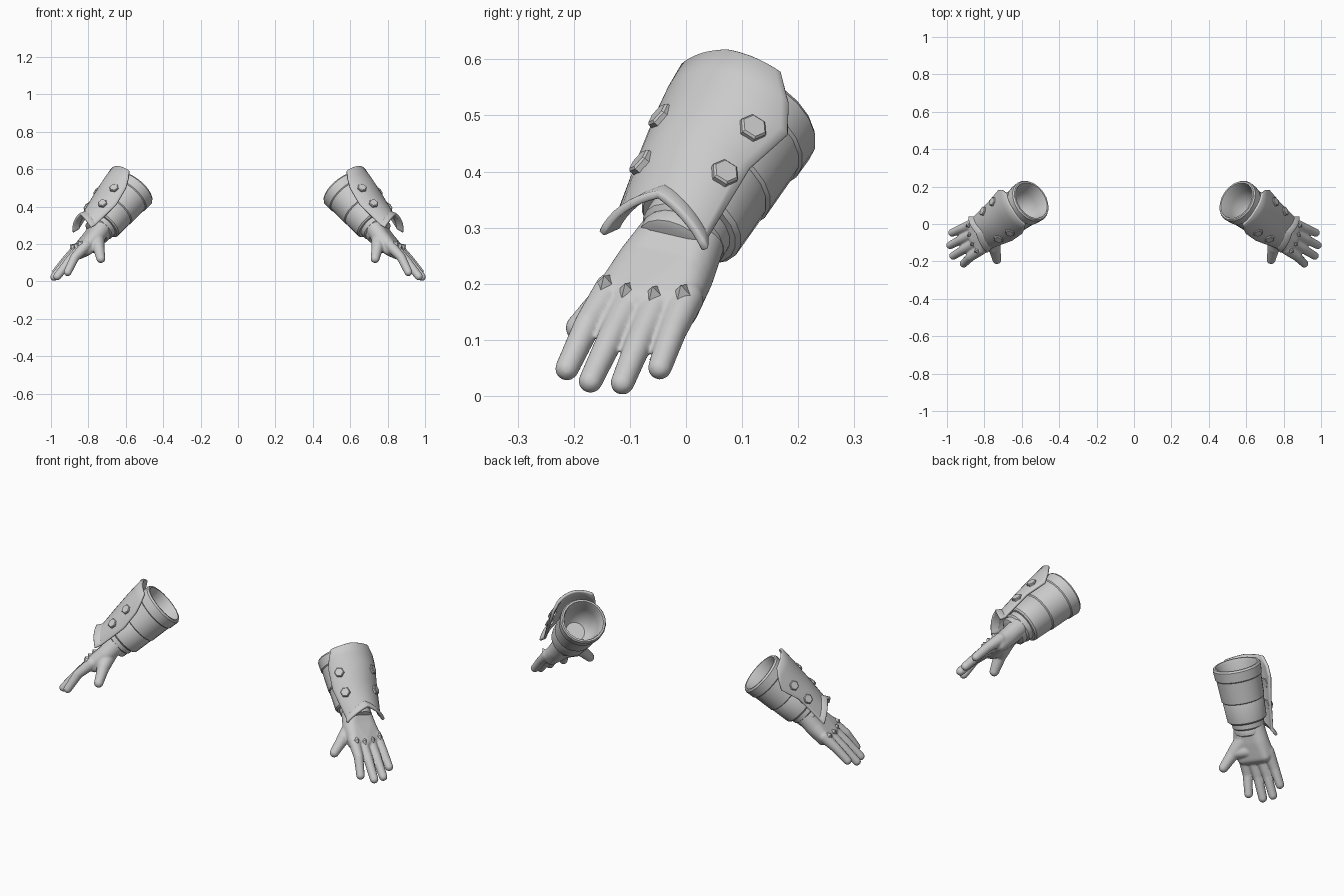
import bpy, bmesh
from math import sin, cos, radians, pi
from mathutils import Vector, Matrix

if "Cube" in bpy.data.objects:
    bpy.data.objects.remove(bpy.data.objects["Cube"])

# Forearm frame: local x = across the hand, y = back of the hand, z = along the arm
A = Vector((0.60, -0.42, -0.68)).normalized()
N = Vector((0.70, -0.15, 0.68))
N = (N - N.dot(A) * A).normalized()
S = N.cross(A)
FRAME = Matrix((S, N, A)).transposed().to_4x4()
FRAME.translation = (0.55, 0.125, 0.495)


def finish(bm, name, angle=35, before_mirror=None):
    """Place a local-space mesh on the arm and mirror it to the other side."""
    bmesh.ops.recalc_face_normals(bm, faces=bm.faces[:])
    me = bpy.data.meshes.new(name)
    bm.to_mesh(me)
    bm.free()
    me.transform(FRAME)
    ob = bpy.data.objects.new(name, me)
    bpy.context.collection.objects.link(ob)
    bpy.ops.object.select_all(action='DESELECT')
    ob.select_set(True)
    bpy.context.view_layer.objects.active = ob
    bpy.ops.object.shade_smooth_by_angle(angle=radians(angle))
    if before_mirror:
        before_mirror(ob)
    m = ob.modifiers.new("mirror", 'MIRROR')
    m.use_mirror_merge = False
    return ob


def lathe(bm, profile, n=20):
    """Revolve (radius, length) points about the arm axis."""
    rings = [[bm.verts.new((r * sin(2 * pi * i / n), r * cos(2 * pi * i / n), l))
              for i in range(n)] for r, l in profile]
    for a, b in zip(rings, rings[1:]):
        for i in range(n):
            bm.faces.new((a[i], a[(i + 1) % n], b[(i + 1) % n], b[i]))
    bm.faces.new(rings[0])
    bm.faces.new(rings[-1])


def blob(bm, balls):
    """Convex hull round a few balls (x, y, z, radius)."""
    tmp = bmesh.new()
    for x, y, z, r in balls:
        bmesh.ops.create_icosphere(tmp, subdivisions=3, radius=r,
                                   matrix=Matrix.Translation((x, y, z)))
    res = bmesh.ops.convex_hull(tmp, input=tmp.verts[:])
    junk = {g for g in res["geom_interior"] + res["geom_unused"]
            if isinstance(g, bmesh.types.BMVert)}
    bmesh.ops.delete(tmp, geom=list(junk), context='VERTS')
    me = bpy.data.meshes.new("tmp")
    tmp.to_mesh(me)
    tmp.free()
    bm.from_mesh(me)
    bpy.data.meshes.remove(me)


# Hollow sleeve with stepped bands
bm = bmesh.new()
lathe(bm, [(0.05, 0.17), (0.08, 0.14), (0.093, 0.07), (0.100, 0.01), (0.105, -0.003),
           (0.114, -0.003), (0.120, 0.006), (0.117, 0.055), (0.112, 0.06), (0.107, 0.17),
           (0.101, 0.175), (0.103, 0.18), (0.098, 0.275), (0.091, 0.283), (0.07, 0.285)])
finish(bm, "forearm_sleeve")

# Gathered wrist collar
bm = bmesh.new()
lathe(bm, [(0.06, 0.27), (0.080, 0.275), (0.080, 0.31), (0.072, 0.318),
           (0.075, 0.325), (0.073, 0.345), (0.06, 0.352)])
finish(bm, "wrist_collar")

# Gloved hand: palm, fingers and thumb fused into one smooth skin
FINGERS = [(-0.064, -0.068, -0.014, 0.662), (-0.019, -0.004, 0.003, 0.693),
           (0.030, 0.054, 0.004, 0.681), (0.076, 0.104, 0.006, 0.628)]
bm = bmesh.new()
wrist = [(-0.028, 0, 0.31, 0.051), (0.028, 0, 0.31, 0.051)]
heel = [(-0.045, -0.006, 0.39, 0.047), (0.046, -0.006, 0.39, 0.047)]
blob(bm, wrist + heel)
blob(bm, heel + [(-0.058, 0.003, 0.475, 0.033), (0.074, 0.003, 0.462, 0.031),
                 (0.0, 0.008, 0.488, 0.033), (-0.055, -0.016, 0.478, 0.031),
                 (0.066, -0.018, 0.468, 0.031)])
for x0, x1, y1, tip in FINGERS:
    base = 0.475 if x0 < 0.05 else 0.455
    mid = (base + tip) / 2
    xm = (x0 + x1) / 2
    blob(bm, [(x0, 0.006, base, 0.031), (xm, 0.010, mid, 0.0245)])
    blob(bm, [(xm, 0.010, mid, 0.0245), (x1, y1, tip, 0.0215)])
blob(bm, [(-0.038, -0.016, 0.385, 0.042), (-0.085, -0.045, 0.435, 0.033)])
blob(bm, [(-0.02, -0.022, 0.435, 0.036), (-0.085, -0.045, 0.435, 0.033)])
blob(bm, [(-0.085, -0.045, 0.435, 0.032), (-0.134, -0.09, 0.497, 0.024)])


def fuse(ob):
    r = ob.modifiers.new("fuse", 'REMESH')
    r.mode = 'VOXEL'
    r.voxel_size = 0.005
    r.use_smooth_shade = True
    s = ob.modifiers.new("soften", 'SMOOTH')
    s.factor = 0.5
    s.iterations = 5


finish(bm, "gloved_hand", 180, fuse)

# Forearm plate with a flared, V-shaped lip: (length, V drop, radius, half angle, turn)
ROWS = [(-0.003, 0.010, 0.161, 38, -11), (0.05, 0, 0.156, 50, -8), (0.10, 0, 0.150, 60, -6),
        (0.19, 0.015, 0.136, 59, -14), (0.308, 0.058, 0.117, 57, -8),
        (0.343, 0.055, 0.134, 57, -6)]
COLS = 16
bm = bmesh.new()
grid = []
for l, drop, r, half, turn in ROWS:
    row = []
    for i in range(COLS + 1):
        t = 2 * i / COLS - 1
        a = radians(turn + half * t)
        rr = r * (1 - 0.05 * abs(t)) if l > 0.3 else r
        row.append(bm.verts.new((rr * sin(a), rr * cos(a), l + drop * abs(t))))
    grid.append(row)
for a, b in zip(grid, grid[1:]):
    for i in range(COLS):
        bm.faces.new((a[i], a[i + 1], b[i + 1], b[i]))


def thicken(ob):
    s = ob.modifiers.new("thickness", 'SOLIDIFY')
    s.thickness = 0.015
    s.offset = 0
    b = ob.modifiers.new("soft_edge", 'BEVEL')
    b.width = 0.003
    b.segments = 1
    b.limit_method = 'ANGLE'
    b.angle_limit = radians(50)


finish(bm, "forearm_plate", 30, thicken)

# Chamfered hexagonal rivets on the plate
bm = bmesh.new()
for l, r in ((0.137, 0.145), (0.244, 0.130)):
    for side in (-46, 31):
        a = radians(side)
        out = Vector((sin(a), cos(a), 0))
        rot = Vector((0, 0, 1)).rotation_difference(out).to_matrix().to_4x4()
        for h, r1, r2, d in ((0.024, 0.026, 0.026, 0.0), (0.004, 0.026, 0.022, 0.014)):
            bmesh.ops.create_cone(bm, cap_ends=True, segments=6, radius1=r1, radius2=r2, depth=h,
                                  matrix=Matrix.Translation(out * (r + d) + Vector((0, 0, l))) @ rot)
finish(bm, "plate_rivets", 25)

# Pointed four-sided knuckle studs
bm = bmesh.new()
for x, l in ((-0.066, 0.487), (-0.021, 0.493), (0.030, 0.486), (0.078, 0.468)):
    place = Matrix.Translation((x, 0.038, l)) @ Matrix.Rotation(-pi / 2, 4, 'X')
    bmesh.ops.create_cone(bm, cap_ends=True, segments=4, radius1=0.028, radius2=0.0, depth=0.03,
                          matrix=place @ Matrix.Diagonal((0.8, 1.2, 1, 1)))
finish(bm, "knuckle_studs", 20)
